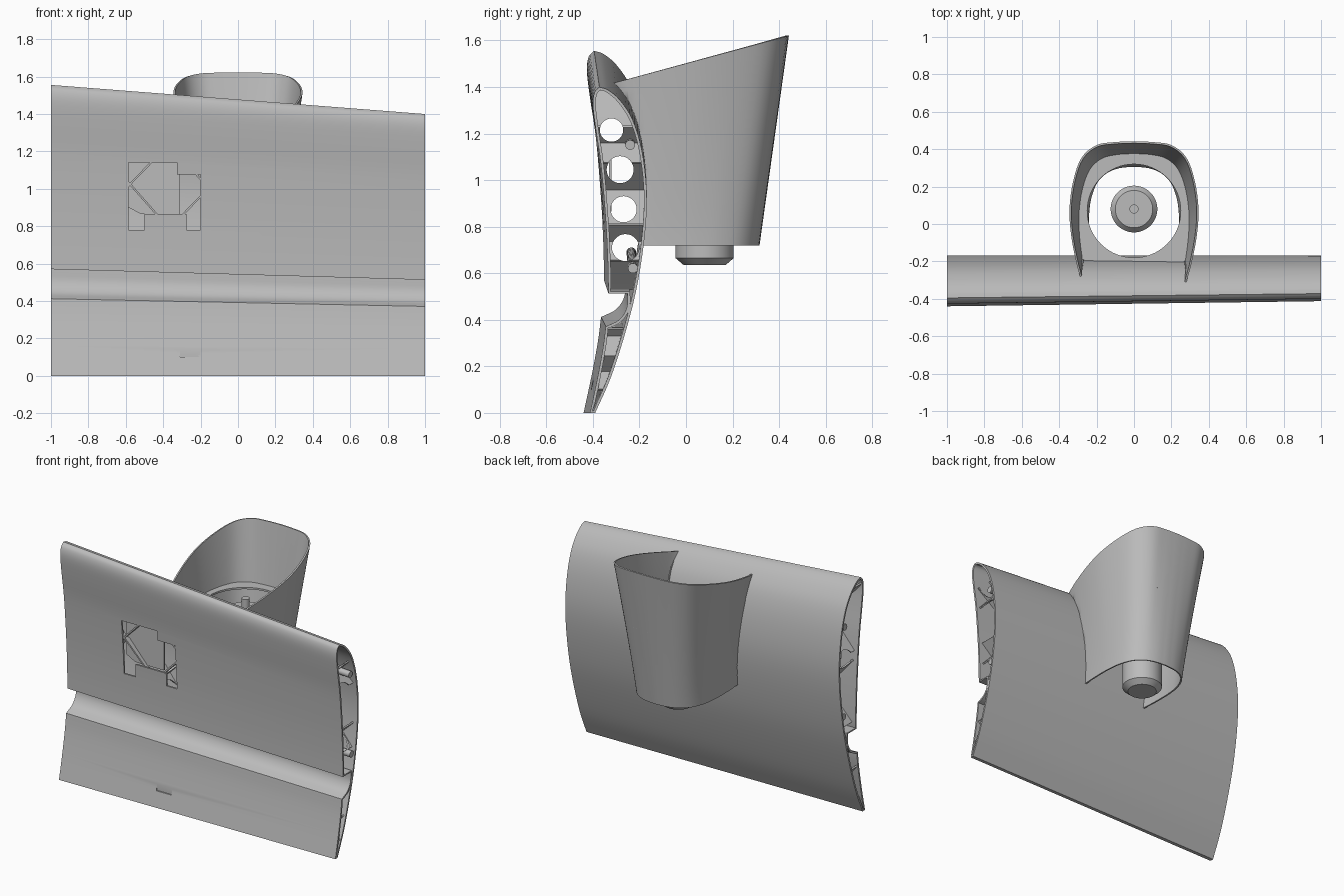
import bpy, bmesh, math
from mathutils import Vector

if "Cube" in bpy.data.objects:
    bpy.data.objects.remove(bpy.data.objects["Cube"])

grey = bpy.data.materials.new("plain_grey")
grey.use_nodes = True
grey.diffuse_color = (0.5, 0.5, 0.5, 1)
grey.node_tree.nodes["Principled BSDF"].inputs["Base Color"].default_value = (0.5, 0.5, 0.5, 1)


def make(name, verts, faces):
    me = bpy.data.meshes.new(name)
    me.from_pydata([tuple(v) for v in verts], [], faces)
    me.materials.append(grey)
    ob = bpy.data.objects.new(name, me)
    bpy.context.collection.objects.link(ob)
    return ob


def activate(ob):
    bpy.ops.object.select_all(action='DESELECT')
    ob.select_set(True)
    bpy.context.view_layer.objects.active = ob


def thicken(ob, thickness, offset=-1):
    mod = ob.modifiers.new("thickness", 'SOLIDIFY')
    mod.thickness, mod.offset = thickness, offset
    activate(ob)
    bpy.ops.object.modifier_apply(modifier=mod.name)


def cut(ob, cutter, self_cross=False):
    mod = ob.modifiers.new("cut", 'BOOLEAN')
    mod.object, mod.operation, mod.solver = cutter, 'DIFFERENCE', 'EXACT'
    mod.use_self = self_cross
    activate(ob)
    bpy.ops.object.modifier_apply(modifier=mod.name)
    bpy.data.objects.remove(cutter)


def smooth(ob, angle=30):
    activate(ob)
    bpy.ops.object.shade_smooth_by_angle(angle=math.radians(angle))


def prism(name, outline, direction):
    """Closed outline of 3D points extruded along a direction."""
    n, d = len(outline), Vector(direction)
    pts = [Vector(p) for p in outline]
    faces = [(i, (i + 1) % n, (i + 1) % n + n, i + n) for i in range(n)]
    ob = make(name, pts + [p + d for p in pts],
              faces + [tuple(range(n))[::-1], tuple(range(n, 2 * n))])
    bm = bmesh.new()
    bm.from_mesh(ob.data)
    bmesh.ops.recalc_face_normals(bm, faces=bm.faces)
    bm.to_mesh(ob.data)
    bm.free()
    return ob


def rod(name, start, end, radius, sides=32):
    a, b = Vector(start), Vector(end)
    q = (b - a).to_track_quat('Z', 'Y')
    ring = [a + q @ Vector((radius * math.cos(2 * math.pi * k / sides),
                            radius * math.sin(2 * math.pi * k / sides), 0)) for k in range(sides)]
    return prism(name, ring, b - a)


def curve(points, steps=4):
    """Catmull-Rom refinement of a 2D point list."""
    p = [Vector(q) for q in points]
    p = [2 * p[0] - p[1]] + p + [2 * p[-1] - p[-2]]
    out = []
    for i in range(1, len(p) - 2):
        a, b, c, d = p[i - 1:i + 3]
        for k in range(steps):
            t = k / steps
            out.append(0.5 * (2 * b + (c - a) * t + (2 * a - 5 * b + 4 * c - d) * t * t
                              + (3 * b - a - 3 * c + d) * t ** 3))
    return out + [p[-2]]


# Wing section at the large end, as (y, z)
back = curve([(-.415, 0), (-.337, .178), (-.26, .422), (-.21, .633), (-.176, .872), (-.17, 1.067),
              (-.193, 1.256), (-.237, 1.4), (-.298, 1.494), (-.355, 1.542), (-.395, 1.555)])
front = curve([(-.395, 1.555), (-.418, 1.53), (-.426, 1.47), (-.412, 1.35), (-.387, 1.18),
               (-.365, .92), (-.355, .72), (-.352, .57)])
cove = curve([(-.26, .57), (-.265, .5), (-.3, .445), (-.365, .412)])
flap_front = curve([(-.365, .412), (-.378, .31), (-.405, .163), (-.44, 0)])
PIVOT = -.165


def place(x, p):
    s = .95 - .05 * x
    return Vector((x, PIVOT + (p[0] - PIVOT) * s, p[1] * s))


def y_at(line, x, z):
    """Depth of a section line at a given span position and height."""
    s = .95 - .05 * x
    q = sorted(line, key=lambda v: v[1])
    z = min(max(z / s, q[0][1]), q[-1][1])
    for a, b in zip(q, q[1:]):
        if a[1] <= z <= b[1]:
            y = a[0] + (b[0] - a[0]) * (z - a[1]) / max(b[1] - a[1], 1e-6)
            return PIVOT + (y - PIVOT) * s


# Wing skin, an open-ended tube
loop = back + front[1:] + cove + flap_front[1:]
n = len(loop)
skin = make("wing_skin", [place(-1, p) for p in loop] + [place(1, p) for p in loop],
            [(i, (i + 1) % n, (i + 1) % n + n, i + n) for i in range(n)])
thicken(skin, .012)

# Openings in the front skin
hatch = [(-.585, 1.14), (-.325, 1.14), (-.325, 1.075), (-.2, 1.075), (-.2, .78),
         (-.275, .78), (-.275, .865), (-.5, .865), (-.5, .78), (-.585, .78)]
small_hatch = [(-.31, .21), (-.2, .21), (-.2, .1), (-.31, .1)]
for outline, depth in ((hatch, .32), (small_hatch, .23)):
    cut(skin, prism("hatch_cutter", [(x, -.6, z) for x, z in outline], (0, depth - .03, 0)))
smooth(skin)

# Tray behind the large opening
prism("hatch_tray", [(-.585, -.33, .9), (-.52, -.33, .865), (-.31, -.33, .865), (-.31, -.33, 1.15),
                     (-.585, -.33, 1.15)], (0, .01, 0))


# Diagonal ribs crossing between the skins
def rib_lattice(name, face_line, z_low, z_high, pitch):
    verts, faces = [], []
    run = (z_high - z_low) * .9
    for slope in (-1, 1):
        x0 = -1 - run
        while x0 < 1 + run:
            prev = None
            for k in range(33):
                zp = z_low + (z_high - z_low) * k / 32
                x = x0 + slope * run * k / 32
                if abs(x) > .995:
                    prev = None
                    continue
                z = zp * (.95 - .05 * x)
                i = len(verts)
                verts += [(x, y_at(face_line, x, z) + .005, z), (x, y_at(back, x, z) - .005, z)]
                if prev is not None:
                    faces.append((prev, prev + 1, i + 1, i))
                prev = i
            x0 += pitch
    ob = make(name, verts, faces)
    bm = bmesh.new()
    bm.from_mesh(ob.data)
    bmesh.ops.delete(bm, geom=[v for v in bm.verts if not v.link_faces], context='VERTS')
    bm.to_mesh(ob.data)
    bm.free()
    thicken(ob, .01, 0)
    return ob


ribs = rib_lattice("wing_ribs", front, .58, 1.51, .42)
for y, z, r in ((-.32, 1.215, .05), (-.283, 1.045, .058), (-.268, .875, .056), (-.26, .71, .058)):
    cut(ribs, rod("hole_cutter", (-1.2, y, z), (1.2, y, z), r), True)
rib_lattice("flap_ribs", flap_front, .03, .4, .3)

# Spar rods along the span
for i, p in enumerate([(-.248, 1.278), (-.235, .69)]):
    smooth(rod("spar_rod_%d" % (i + 1), place(-.99, p), place(.99, p), .021))

# Duct: half outlines (x, y) of rim and foot, mirrored and lofted
rim = curve([(.28, -.31), (.31, -.2), (.336, -.06), (.345, .08), (.325, .23), (.28, .355),
             (.2, .422), (.1, .438), (0, .442)])
foot = curve([(.245, -.186), (.25, -.11), (.252, -.03), (.25, .05), (.238, .14), (.205, .225),
              (.15, .28), (.08, .308), (0, .316)])
rim, foot = [h + [Vector((-p.x, p.y)) for p in h[-2::-1]] for h in (rim, foot)]
FOOT_Z = .72


def rim_z(y):
    return 1.501 + .27 * y


def duct_point(i, t):
    a, b = foot[i], rim[i]
    x = a.x + (b.x - a.x) * t ** 1.25
    y = a.y + (b.y - a.y) * t
    z = FOOT_Z + t * (rim_z(b.y) - FOOT_Z)
    skin_y = y_at(back, x, z) - .004
    edge = i in (0, len(rim) - 1)
    return Vector((x, skin_y if edge else max(y, skin_y), z))


rows, m = 16, len(rim)
duct = make("duct", [duct_point(i, r / rows) for r in range(rows + 1) for i in range(m)],
            [(r * m + i, r * m + i + 1, r * m + m + i + 1, r * m + m + i)
             for r in range(rows) for i in range(m - 1)])
thicken(duct, .01)
smooth(duct, 40)

# Ledge inside the duct with a round opening
LEDGE_Z = 1.215
ledge = prism("duct_ledge", [duct_point(i, (LEDGE_Z - FOOT_Z) / (rim_z(rim[i].y) - FOOT_Z)) * 1
                             for i in range(m)], (0, 0, .012))
cut(ledge, rod("bore_cutter", (0, .07, 1), (0, .07, 1.5), .25, 64))

# Motor with shaft, turned about a vertical axis
turned = [(.09, .635), (.125, .665), (.125, 1.17), (.1, 1.2), (.024, 1.2), (.024, 1.27)]
sides = 48
verts = [(r * math.cos(2 * math.pi * k / sides), .08 + r * math.sin(2 * math.pi * k / sides), z)
         for r, z in turned for k in range(sides)]
faces = [(j * sides + k, j * sides + (k + 1) % sides, (j + 1) * sides + (k + 1) % sides,
          (j + 1) * sides + k) for j in range(len(turned) - 1) for k in range(sides)]
faces += [tuple(range(sides))[::-1], tuple(range(len(verts) - sides, len(verts)))]
smooth(make("motor", verts, faces))
